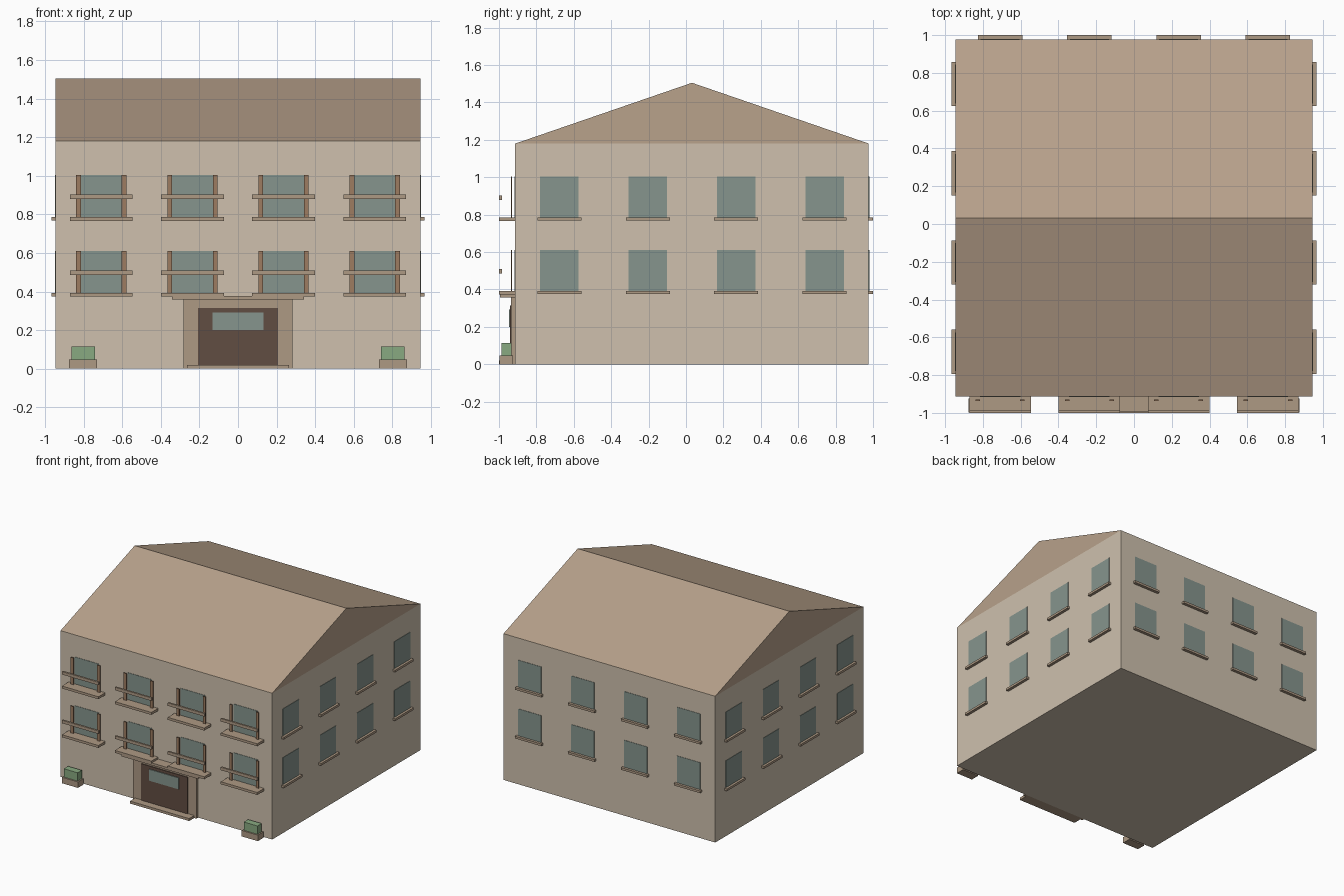
import bpy

if "Cube" in bpy.data.objects:
    bpy.data.objects.remove(bpy.data.objects["Cube"])

def material(name, rgb):
    m = bpy.data.materials.new(name)
    m.diffuse_color = (*rgb, 1)
    m.use_nodes = True
    m.node_tree.nodes["Principled BSDF"].inputs["Base Color"].default_value = m.diffuse_color
    return m

WALL = material("plaster", (0.62, 0.53, 0.42))
ROOF = material("roof_tile", (0.48, 0.36, 0.26))
TRIM = material("trim", (0.42, 0.32, 0.23))
GLASS = material("glass", (0.24, 0.30, 0.27))
WOOD = material("shutter_wood", (0.34, 0.20, 0.12))
DOOR = material("door_wood", (0.12, 0.075, 0.055))
LEAF = material("leaves", (0.25, 0.40, 0.22))

def mesh(name, verts, faces, mat):
    me = bpy.data.meshes.new(name)
    me.from_pydata(verts, [], faces)
    me.materials.append(mat)
    ob = bpy.data.objects.new(name, me)
    bpy.context.collection.objects.link(ob)
    return ob

def box(name, xs, ys, zs, mat):
    v = [(x, y, z) for x in sorted(xs) for y in sorted(ys) for z in sorted(zs)]
    f = [(0, 1, 3, 2), (4, 6, 7, 5), (0, 4, 5, 1),
         (2, 3, 7, 6), (0, 2, 6, 4), (1, 5, 7, 3)]
    return mesh(name, v, f, mat)

def around(c, w):
    return (c - w / 2, c + w / 2)

HX, Y0, Y1, YC = 0.945, -0.913, 0.977, 0.032
EAVES, RIDGE = 1.18, 1.505
OFFSETS = (-0.709, -0.236, 0.236, 0.709)

# Main block and gabled roof
box("walls", (-HX, HX), (Y0, Y1), (0, EAVES), WALL)
mesh("roof",
     [(x, y, z) for x in (-HX, HX) for y, z in ((Y0, EAVES), (Y1, EAVES), (YC, RIDGE))],
     [(0, 2, 1), (3, 4, 5), (0, 3, 5, 2), (1, 2, 5, 4), (0, 1, 4, 3)], ROOF)

for sill in (0.39, 0.783):
    top = sill + 0.22
    slab_z = (sill - 0.017, sill + 0.003)
    for o in OFFSETS:
        # Front window with shutters, balcony slab and rail
        box("front_window", around(o, 0.215), (Y0 - 0.003, Y0), (sill, top), GLASS)
        for side in (-1, 1):
            box("shutter", around(o + side * 0.118, 0.025), (-0.936, -0.929), (sill, top), WOOD)
        box("balcony_slab", around(o, 0.326), (-1.0, Y0), slab_z, TRIM)
        box("balcony_rail", around(o, 0.326), (-1.0, -0.985), (sill + 0.096, sill + 0.12), TRIM)
        # Back window with sill
        box("back_window", around(o, 0.205), (Y1, Y1 + 0.003), (sill, top), GLASS)
        box("back_sill", around(o, 0.235), (Y1, 1.0), (sill - 0.015, sill + 0.003), TRIM)
        # Windows on both sides
        for s in (-1, 1):
            box("side_window", (s * HX, s * (HX + 0.003)), around(YC + o, 0.205), (sill, top), GLASS)
            box("side_sill", (s * HX, s * (HX + 0.022)), around(YC + o, 0.235),
                (sill - 0.015, sill + 0.003), TRIM)

# Entrance
box("door_surround", (-0.283, 0.283), (-0.935, Y0), (0, 0.36), TRIM)
box("door", (-0.207, 0.207), (-0.941, -0.935), (0.02, 0.315), DOOR)
box("door_glass", (-0.133, 0.133), (-0.947, -0.941), (0.2, 0.292), GLASS)
box("door_canopy", (-0.342, 0.342), (-0.995, Y0), (0.358, 0.377), TRIM)
box("door_step", (-0.264, 0.264), (-1.0, Y0), (0, 0.02), TRIM)

# Planters with clipped hedges
for s in (-1, 1):
    box("planter", around(s * 0.803, 0.144), (-0.997, -0.925), (0, 0.048), TRIM)
    box("hedge", around(s * 0.803, 0.122), (-0.986, -0.932), (0.048, 0.115), LEAF)
